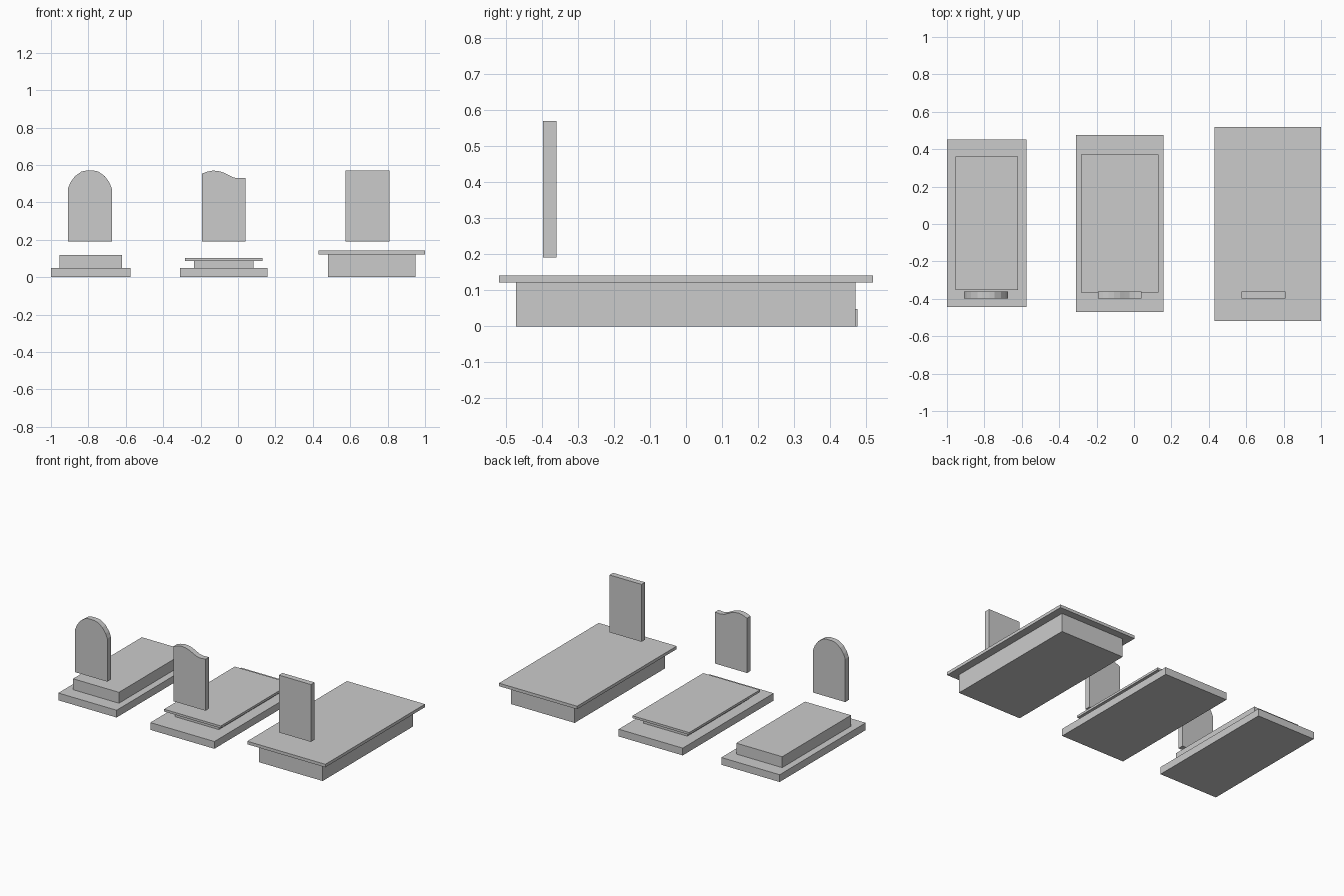
import bpy, bmesh

if "Cube" in bpy.data.objects:
    bpy.data.objects.remove(bpy.data.objects["Cube"])


def prism(name, pts, y0, y1):
    """Extrude an x-z outline from y0 to y1."""
    bm = bmesh.new()
    face = bm.faces.new([bm.verts.new((x, y0, z)) for x, z in pts])
    ext = bmesh.ops.extrude_face_region(bm, geom=[face])
    new = [g for g in ext["geom"] if isinstance(g, bmesh.types.BMVert)]
    bmesh.ops.translate(bm, verts=new, vec=(0, y1 - y0, 0))
    bmesh.ops.recalc_face_normals(bm, faces=bm.faces)
    me = bpy.data.meshes.new(name)
    bm.to_mesh(me)
    bm.free()
    ob = bpy.data.objects.new(name, me)
    bpy.context.collection.objects.link(ob)
    return ob


def block(name, x0, x1, y0, y1, z0, z1):
    return prism(name, [(x0, z0), (x1, z0), (x1, z1), (x0, z1)], y0, y1)


# Bases and slabs of the three graves
block("left_base", -1.0, -0.575, -0.443, 0.453, 0, 0.048)
block("left_slab", -0.955, -0.62, -0.354, 0.362, 0.048, 0.12)

block("middle_base", -0.31, 0.157, -0.47, 0.477, 0, 0.048)
block("middle_plinth", -0.236, 0.083, -0.317, 0.323, 0.048, 0.088)
block("middle_slab", -0.283, 0.13, -0.365, 0.371, 0.088, 0.103)

block("right_base", 0.482, 0.948, -0.472, 0.471, 0, 0.122)
block("right_slab", 0.431, 1.0, -0.519, 0.519, 0.122, 0.142)

# Headstones: each has a straight body and its own top outline (right to left)
W, Z0, ZT = 0.117, 0.192, 0.57
half_arch = [(W, 0.475), (0.104, 0.507), (0.08, 0.54), (0.045, 0.565)]
arch = half_arch + [(0.02, ZT)] + [(-0.02, ZT)] + [(-x, z) for x, z in reversed(half_arch)]
wave = [(W, 0.531), (0.08, 0.529), (0.052, 0.533), (0.025, 0.546), (0.0, 0.559),
        (-0.03, 0.568), (-0.06, ZT), (-0.09, 0.564), (-W, 0.553)]
flat = [(W, ZT), (-W, ZT)]

for name, cx, top in (("arched_headstone", -0.792, arch),
                      ("wavy_headstone", -0.076, wave),
                      ("square_headstone", 0.693, flat)):
    outline = [(-W, Z0), (W, Z0)] + top
    prism(name, [(cx + x, z) for x, z in outline], -0.397, -0.36)
